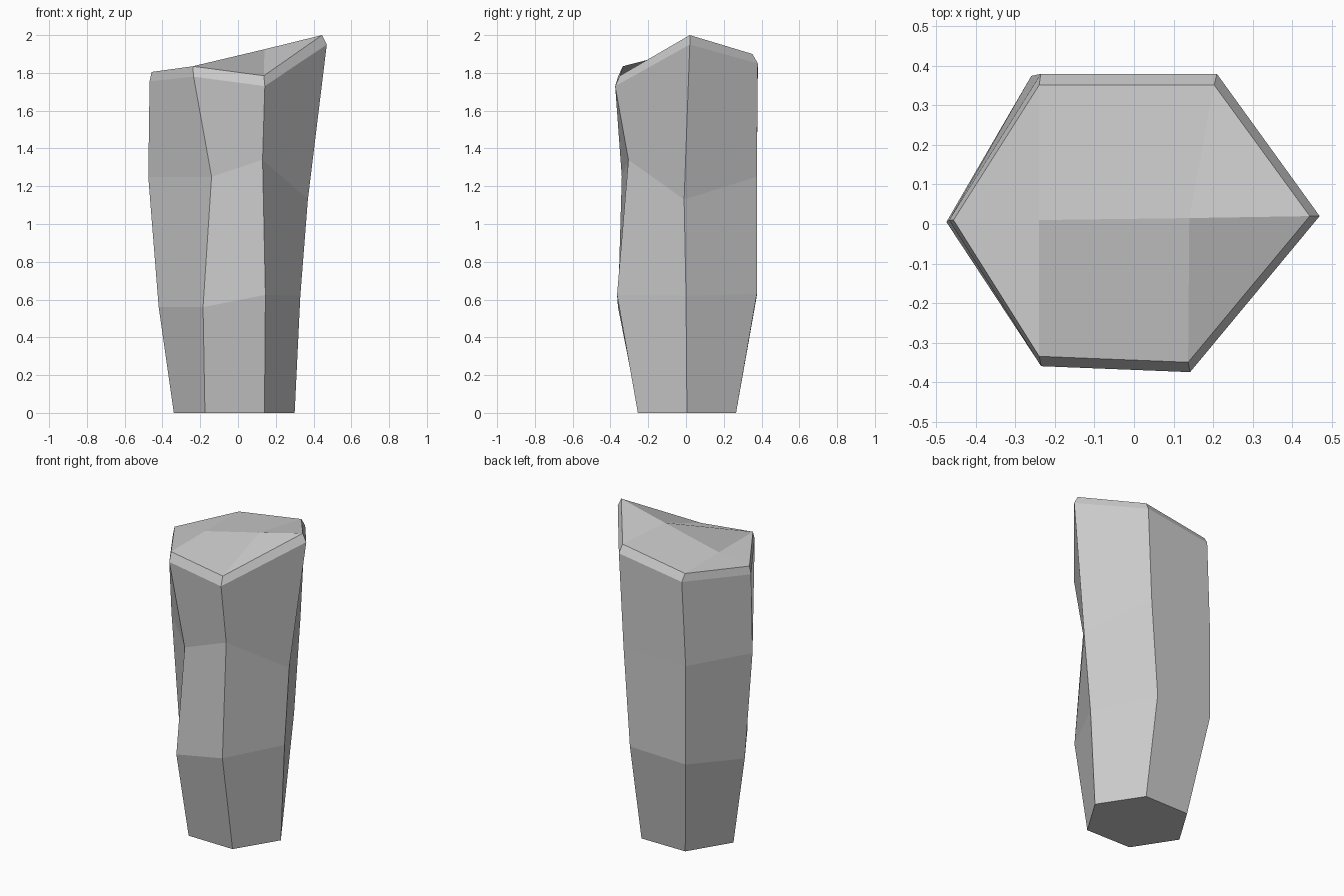
import bpy, bmesh

# Hexagonal rings, corners ordered left, front-left, front-right, right, back-right, back-left
base = [(-.34, .005, 0), (-.175, -.25, 0), (.14, -.255, 0),
        (.30, .005, 0), (.13, .265, 0), (-.18, .265, 0)]
lower = [(-.42, .005, .56), (-.185, -.36, .56), (.145, -.365, .625),
         (.33, .0, .62), (.135, .375, .63), (-.26, .375, .62)]
upper = [(-.475, .005, 1.25), (-.14, -.34, 1.25), (.13, -.305, 1.34),
         (.37, -.01, 1.13), (.18, .375, 1.25), (-.26, .375, 1.25)]
shoulder = [(-.468, .01, 1.755), (-.235, -.36, 1.78), (.142, -.375, 1.73),
            (.47, .02, 1.95), (.21, .38, 1.85), (-.236, .38, 1.785)]
rim = [(-.457, .01, 1.805), (-.24, -.335, 1.835), (.137, -.35, 1.785),
       (.445, .02, 2.0), (.203, .352, 1.90), (-.24, .352, 1.83)]

bm = bmesh.new()
rings = [[bm.verts.new(p) for p in ring] for ring in (base, lower, upper, shoulder, rim)]

# Side walls and chamfered rim
bm.faces.new(rings[0][::-1])
for a, b in zip(rings, rings[1:]):
    for i in range(6):
        j = (i + 1) % 6
        bm.faces.new((a[i], a[j], b[j], b[i]))

# Faceted sloping top around a central ridge
left, fl, fr, right, br, bl = rings[-1]
p = bm.verts.new((-.24, .01, 1.835))
q = bm.verts.new((.14, .015, 1.925))
for face in ((left, fl, p), (fl, fr, q, p), (fr, right, q),
             (right, br, q), (br, bl, p, q), (bl, left, p)):
    bm.faces.new(face)
bmesh.ops.recalc_face_normals(bm, faces=bm.faces)

mesh = bpy.data.meshes.new("stone_pillar")
bm.to_mesh(mesh)
bm.free()
bpy.context.collection.objects.link(bpy.data.objects.new("stone_pillar", mesh))
